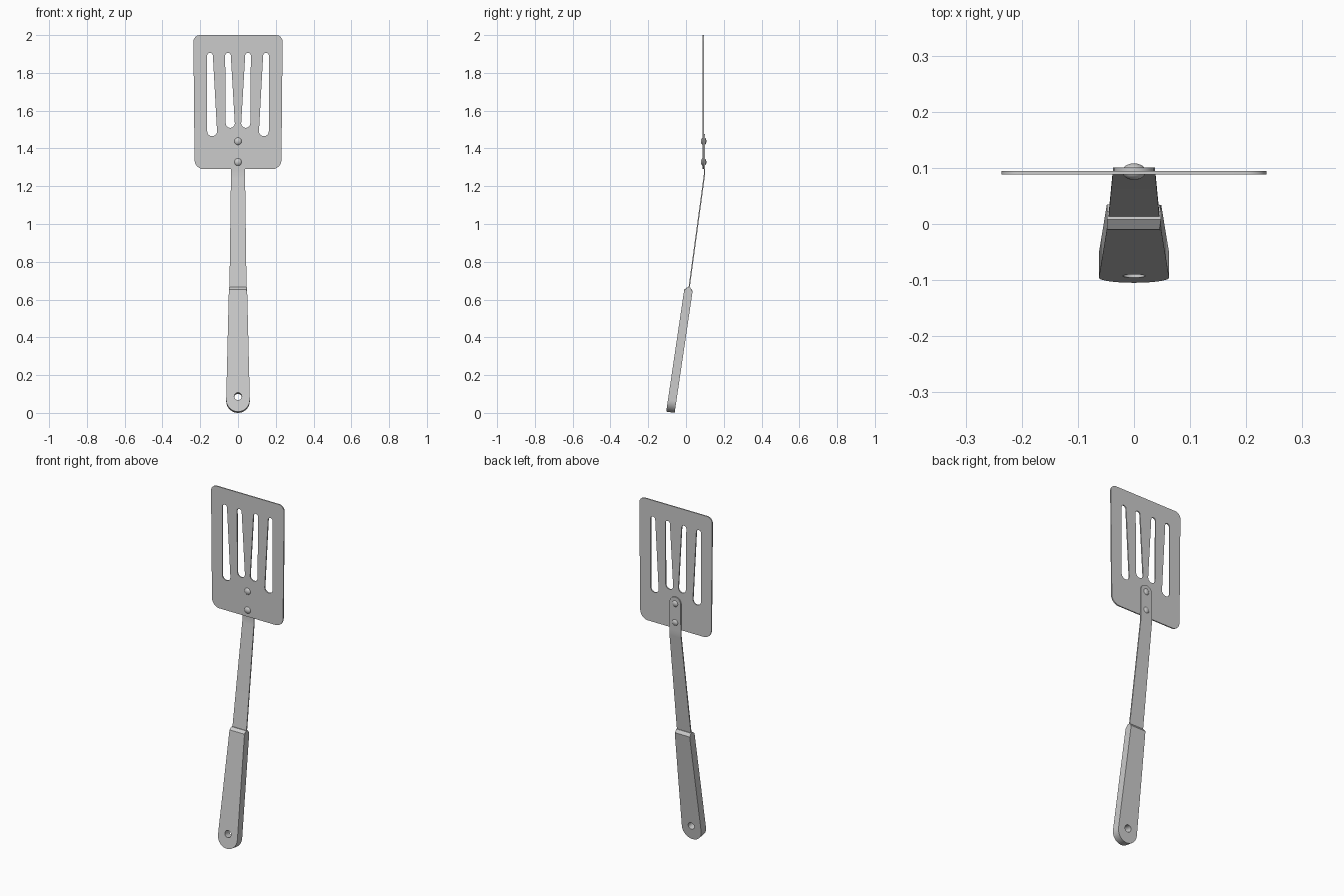
import bpy, bmesh
from math import sin, cos, pi, radians, asin, atan2, hypot, sqrt

if "Cube" in bpy.data.objects:
    bpy.data.objects.remove(bpy.data.objects["Cube"])


def outline(circles, steps=10):
    """Counter-clockwise outline wrapped around a convex ring of circles (x, y, r)."""
    if len(circles) == 1:
        x, y, r = circles[0]
        return [(x + r * cos(2 * pi * k / 32), y + r * sin(2 * pi * k / 32)) for k in range(32)]

    def normal(a, b):
        dx, dy = b[0] - a[0], b[1] - a[1]
        return atan2(dy, dx) - pi / 2 + asin((a[2] - b[2]) / hypot(dx, dy))

    pts, n = [], len(circles)
    for i, c in enumerate(circles):
        if c[2] == 0:
            pts.append(c[:2])
            continue
        start = normal(circles[i - 1], c)
        sweep = (normal(c, circles[(i + 1) % n]) - start) % (2 * pi)
        count = steps * 2 if sweep > 2 else steps
        for k in range(count + 1):
            a = start + sweep * k / count
            pts.append((c[0] + c[2] * cos(a), c[1] + c[2] * sin(a)))
    return pts


def plate(name, loops, half_thickness, location, tilt):
    """Flat plate with holes, standing up and leaning back by tilt degrees."""
    curve = bpy.data.curves.new(name, 'CURVE')
    curve.dimensions = '2D'
    curve.fill_mode = 'BOTH'
    curve.extrude = half_thickness
    for loop in loops:
        spline = curve.splines.new('POLY')
        spline.points.add(len(loop) - 1)
        for p, (x, y) in zip(spline.points, loop):
            p.co = (x, y, 0, 1)
        spline.use_cyclic_u = True
    obj = bpy.data.objects.new(name, curve)
    bpy.context.collection.objects.link(obj)
    obj.location = location
    obj.rotation_euler = (radians(90 - tilt), 0, 0)
    select(obj)
    bpy.ops.object.convert(target='MESH')
    obj = bpy.context.object
    bm = bmesh.new()
    bm.from_mesh(obj.data)
    bmesh.ops.remove_doubles(bm, verts=bm.verts, dist=1e-5)
    bmesh.ops.recalc_face_normals(bm, faces=bm.faces)
    bm.to_mesh(obj.data)
    bm.free()
    return obj


def select(obj):
    bpy.ops.object.select_all(action='DESELECT')
    obj.select_set(True)
    bpy.context.view_layer.objects.active = obj


def smooth(obj):
    select(obj)
    bpy.ops.object.shade_smooth_by_angle(angle=radians(30))


# Blade with four tapered slots
loops = [outline([(-0.18, 1.34, 0.05), (0.18, 1.34, 0.05),
                  (0.201, 1.965, 0.035), (-0.201, 1.965, 0.035)])]
for side in (-1, 1):
    loops.append(outline([(side * 0.137, 1.491, 0.026), (side * 0.148, 1.891, 0.015)]))
    loops.append(outline([(side * 0.041, 1.533, 0.024), (side * 0.053, 1.891, 0.015)]))
blade = plate('blade', loops, 0.0033, (0, 0.0913, 0), 0)
smooth(blade)

# Handle grip with hanging hole and chamfered upper end
length = 0.668
handle = plate('handle', [outline([(0, 0.0625, 0.0625), (0.048, length, 0), (-0.048, length, 0)]),
                          outline([(0, 0.082, 0.02)])],
               0.0225, (0, -0.0825, 0.0034), 8.4)
bm = bmesh.new()
bm.from_mesh(handle.data)
ends = [e for e in bm.edges
        if all(abs(v.co.y - length) < 1e-4 for v in e.verts)
        and abs(e.verts[0].co.z - e.verts[1].co.z) < 1e-4]
bmesh.ops.bevel(bm, geom=ends, offset=0.015, segments=1, affect='EDGES')
bm.to_mesh(handle.data)
bm.free()
smooth(handle)

# Shank: bent metal strip with a rounded tip behind the blade
rows = [(0.008, 0.60, 0.046), (0.0955, 1.245, 0.0375), (0.0975, 1.262, 0.0373), (0.0978, 1.285, 0.037)]
r, tip = 0.036, 1.477
for k in range(11):
    a = pi / 2 * k / 10.3
    rows.append((0.0978, tip - r + r * sin(a), r * cos(a)))
bm = bmesh.new()
pairs = [(bm.verts.new((-w, y, z)), bm.verts.new((w, y, z))) for y, z, w in rows]
for (a, b), (c, d) in zip(pairs, pairs[1:]):
    bm.faces.new((a, b, d, c))
mesh = bpy.data.meshes.new('shank')
bm.to_mesh(mesh)
bm.free()
shank = bpy.data.objects.new('shank', mesh)
bpy.context.collection.objects.link(shank)
solid = shank.modifiers.new('thickness', 'SOLIDIFY')
solid.thickness = 0.0064
solid.offset = 0
select(shank)
bpy.ops.object.modifier_apply(modifier='thickness')
smooth(shank)

# Domed rivets through blade and shank
for i, z in enumerate((1.328, 1.438)):
    bpy.ops.mesh.primitive_uv_sphere_add(segments=24, ring_count=12, radius=1,
                                         location=(0, 0.0933, z), rotation=(pi / 2, 0, 0))
    rivet = bpy.context.object
    rivet.name = f'rivet_{i + 1}'
    rivet.scale = (0.021, 0.021, 0.0148)
    smooth(rivet)
